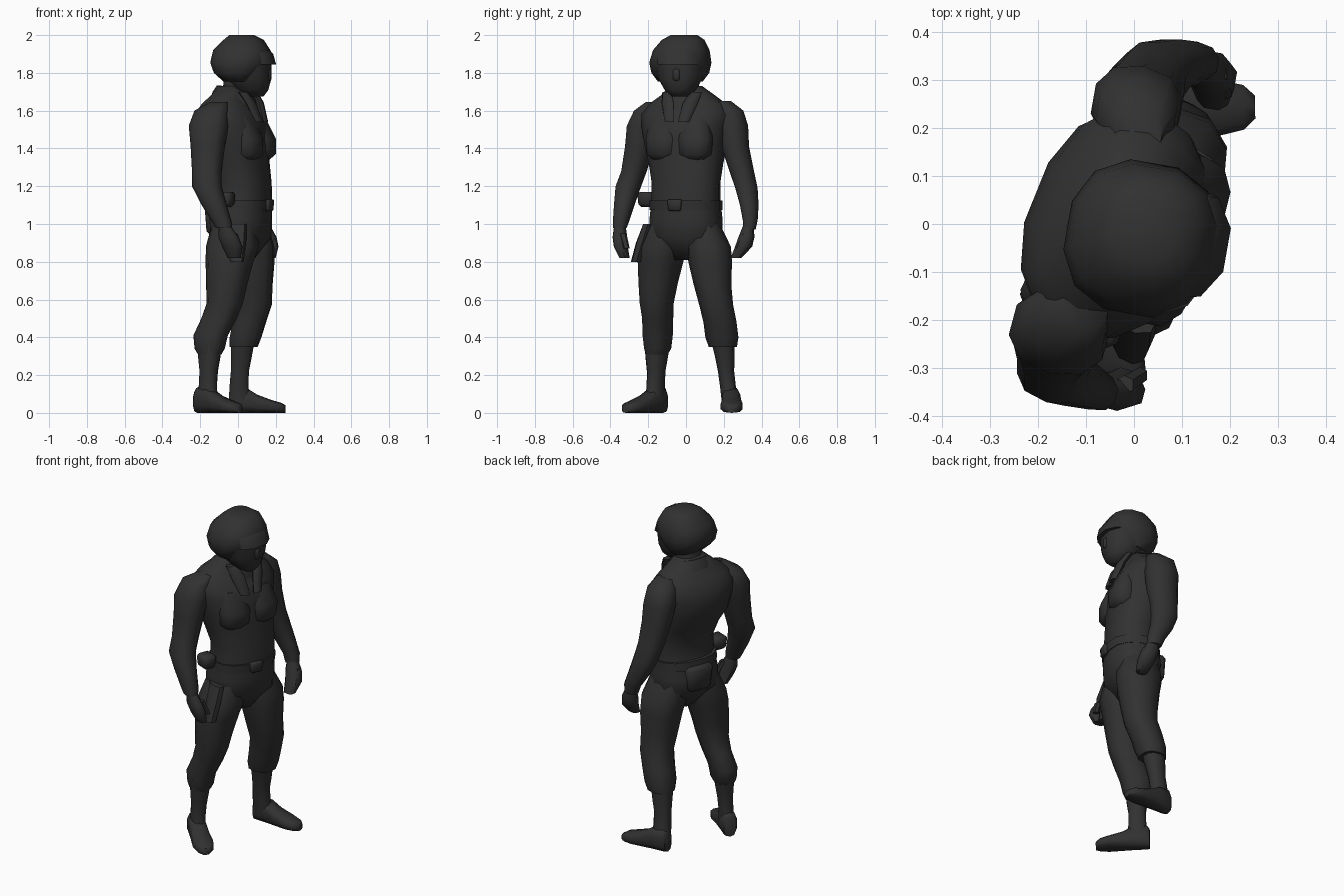
import bpy, bmesh, math
from mathutils import Vector

mat = bpy.data.materials.new("charcoal")
mat.diffuse_color = (0.031, 0.031, 0.031, 1)
mat.roughness = 0.9


def finish(name, bm):
    bmesh.ops.recalc_face_normals(bm, faces=bm.faces)
    me = bpy.data.meshes.new(name)
    bm.to_mesh(me)
    bm.free()
    me.materials.append(mat)
    for p in me.polygons:
        p.use_smooth = True
    me.set_sharp_from_angle(angle=math.radians(55))
    ob = bpy.data.objects.new(name, me)
    bpy.context.collection.objects.link(ob)
    return ob


def loft(name, sections, n=10, power=0.85):
    """Skin through rounded sections given as (centre, u axis, v axis)."""
    bm = bmesh.new()
    rings = []
    for c, u, v in sections:
        ring = []
        for i in range(n):
            t = 2 * math.pi * (i + 0.5) / n
            cs, sn = math.cos(t), math.sin(t)
            p = c + u * math.copysign(abs(cs) ** power, cs) + v * math.copysign(abs(sn) ** power, sn)
            p.z = max(p.z, 0.0)
            ring.append(bm.verts.new(p))
        rings.append(ring)
    for a, b in zip(rings, rings[1:]):
        for i in range(n):
            j = (i + 1) % n
            bm.faces.new((a[i], a[j], b[j], b[i]))
    bm.faces.new(rings[0])
    bm.faces.new(rings[-1])
    return finish(name, bm)


def facing(deg):
    a = math.radians(deg)
    return Vector((math.cos(a), math.sin(a), 0)), Vector((-math.sin(a), math.cos(a), 0))


def column(name, rows, yaw=0, n=10, tilt=0.0):
    """Level rings: x, y, z, half depth, half width; tilt raises the front."""
    f, s = facing(yaw)
    secs = [(Vector(r[:3]), (f + Vector((0, 0, tilt))) * r[3], s * r[4]) for r in rows]
    return loft(name, secs, n)


def block(name, centre, size, yaw, taper=0.85):
    """Tapered pouch, narrower at the bottom."""
    f, s = facing(yaw)
    bm = bmesh.new()
    bmesh.ops.create_cube(bm, size=1)
    for v in bm.verts:
        k = taper if v.co.z < 0 else 1
        v.co = Vector(centre) + f * v.co.x * size[0] * k + s * v.co.y * size[1] * k \
            + Vector((0, 0, v.co.z * size[2]))
    bmesh.ops.bevel(bm, geom=bm.edges[:], offset=min(size) * 0.2, segments=1, affect='EDGES')
    return finish(name, bm)


# Torso: hips, waist, chest and sloping shoulders
column("torso", [
    (0.02, 0.00, 0.81, 0.06, 0.06), (0.015, 0.00, 0.93, 0.15, 0.195),
    (0.015, 0.0, 1.02, 0.155, 0.195), (0.03, 0.00, 1.12, 0.14, 0.185),
    (0.03, 0.00, 1.22, 0.135, 0.185), (0.005, 0.00, 1.32, 0.15, 0.20),
    (-0.03, 0.0, 1.42, 0.18, 0.22), (-0.04, 0.0, 1.52, 0.18, 0.24),
    (-0.045, 0.005, 1.58, 0.16, 0.25), (-0.045, 0.01, 1.635, 0.125, 0.215),
    (-0.035, 0.01, 1.68, 0.095, 0.15), (-0.025, 0.0, 1.73, 0.075, 0.085)], yaw=-22, n=14)

# Chest muscles, either side of the middle line
f, s = facing(-22)
for side, label in ((1, "left"), (-1, "right")):
    base = f * 0.095 + s * side * 0.092
    column(label + "_chest", [(base.x, base.y, 1.33, 0.03, 0.05), (base.x, base.y, 1.37, 0.075, 0.088),
                              (base.x, base.y, 1.45, 0.075, 0.095),
                              (base.x - 0.03, base.y, 1.56, 0.05, 0.08)], yaw=-22 + side * 8)

# Belt with buckle and pouches
column("belt", [(0.02, 0, 1.075, 0.155, 0.193), (0.025, 0, 1.125, 0.155, 0.193)], yaw=-22, n=14)
block("belt_buckle", (0.165, -0.06, 1.10), (0.03, 0.08, 0.06), -22)
block("back_pouch", (-0.11, 0.045, 1.02), (0.09, 0.17, 0.15), -22)
block("side_pouch", (-0.07, -0.205, 1.13), (0.10, 0.09, 0.08), -22)
column("holster", [(-0.01, -0.19, 1.0, 0.06, 0.03), (-0.01, -0.225, 0.9, 0.055, 0.035),
                   (-0.005, -0.26, 0.80, 0.035, 0.03)], yaw=-25, n=8)

# Neck, collar and front lapels lying on the chest
column("neck", [(-0.03, 0, 1.60, 0.09, 0.10), (0.0, -0.01, 1.70, 0.08, 0.08),
                (0.02, -0.02, 1.80, 0.09, 0.09)], yaw=-15)
column("collar", [(-0.025, 0, 1.62, 0.125, 0.14), (-0.02, 0, 1.68, 0.11, 0.115),
                  (-0.02, 0, 1.715, 0.09, 0.09)], yaw=-20, tilt=-0.2)
for side, label in ((1, "left"), (-1, "right")):
    rows = []
    for d, w, z, r in ((0.06, 0.085, 1.70, 0.03), (0.10, 0.065, 1.64, 0.04), (0.135, 0.04, 1.54, 0.03)):
        p = f * d + s * side * w
        rows.append((p.x, p.y, z, 0.02, r))
    column(label + "_lapel", rows, yaw=-22 + side * 15, n=6)

# Head: jaw and face under a rounded helmet with a short brim
column("face", [(0.09, -0.035, 1.675, 0.045, 0.04), (0.07, -0.03, 1.71, 0.09, 0.085),
                (0.055, -0.03, 1.77, 0.12, 0.12), (0.045, -0.03, 1.86, 0.13, 0.14)], yaw=-12)
column("helmet", [
    (0.01, -0.03, 1.755, 0.085, 0.12), (0.0, -0.03, 1.80, 0.125, 0.153),
    (0.015, -0.03, 1.855, 0.16, 0.163), (0.02, -0.025, 1.92, 0.15, 0.148),
    (0.03, -0.015, 1.975, 0.105, 0.112), (0.02, -0.01, 2.0, 0.065, 0.07)], yaw=-10, n=12)
column("helmet_brim", [(0.085, -0.035, 1.845, 0.115, 0.125), (0.07, -0.035, 1.90, 0.115, 0.125),
                       (0.06, -0.03, 1.95, 0.08, 0.10)], yaw=-10)
block("nose", (0.16, -0.05, 1.79), (0.03, 0.035, 0.06), -12, 1.0)

# Arms with jacket sleeves
column("right_arm", [
    (-0.10, -0.165, 1.645, 0.05, 0.05), (-0.14, -0.20, 1.60, 0.09, 0.075),
    (-0.155, -0.225, 1.52, 0.105, 0.088), (-0.16, -0.245, 1.41, 0.09, 0.078),
    (-0.165, -0.275, 1.28, 0.078, 0.068), (-0.165, -0.305, 1.20, 0.078, 0.068),
    (-0.13, -0.325, 1.11, 0.068, 0.055), (-0.085, -0.345, 1.01, 0.052, 0.042),
    (-0.075, -0.35, 0.98, 0.042, 0.036)], yaw=-15)
column("left_arm", [
    (0.01, 0.19, 1.65, 0.05, 0.05), (0.005, 0.23, 1.60, 0.085, 0.075),
    (0.005, 0.245, 1.52, 0.095, 0.085), (0.015, 0.26, 1.41, 0.09, 0.075),
    (0.03, 0.295, 1.28, 0.078, 0.066), (0.05, 0.32, 1.19, 0.075, 0.06),
    (0.085, 0.335, 1.10, 0.065, 0.05), (0.125, 0.34, 1.02, 0.052, 0.04),
    (0.135, 0.335, 0.97, 0.042, 0.034)], yaw=-10)

# Hands: palm tapering to curled fingers, plus thumb
column("right_hand", [(-0.07, -0.35, 0.99, 0.032, 0.03), (-0.05, -0.35, 0.93, 0.055, 0.036),
                      (-0.03, -0.345, 0.88, 0.055, 0.034), (-0.02, -0.325, 0.82, 0.035, 0.025)],
       yaw=-15, n=8)
column("right_thumb", [(-0.02, -0.335, 0.95, 0.02, 0.02), (0.012, -0.315, 0.87, 0.017, 0.017)], n=6)
column("left_hand", [(0.14, 0.33, 0.99, 0.032, 0.028), (0.155, 0.32, 0.93, 0.05, 0.042),
                     (0.165, 0.305, 0.88, 0.05, 0.045), (0.165, 0.265, 0.82, 0.035, 0.028)],
       yaw=-10, n=8)
column("left_thumb", [(0.175, 0.315, 0.95, 0.02, 0.02), (0.19, 0.275, 0.87, 0.016, 0.016)], n=6)

# Trouser legs
column("right_leg", [
    (-0.02, -0.09, 1.00, 0.12, 0.09), (-0.03, -0.12, 0.88, 0.14, 0.118),
    (-0.045, -0.135, 0.80, 0.125, 0.115), (-0.06, -0.148, 0.68, 0.108, 0.098),
    (-0.07, -0.155, 0.58, 0.095, 0.085), (-0.10, -0.15, 0.50, 0.095, 0.075),
    (-0.145, -0.15, 0.41, 0.092, 0.073), (-0.15, -0.15, 0.34, 0.08, 0.066),
    (-0.15, -0.155, 0.31, 0.062, 0.055)], yaw=-25)
column("left_leg", [
    (0.04, 0.09, 1.00, 0.12, 0.09), (0.065, 0.12, 0.88, 0.13, 0.118),
    (0.075, 0.128, 0.80, 0.12, 0.116), (0.08, 0.14, 0.68, 0.105, 0.10),
    (0.085, 0.16, 0.57, 0.095, 0.09), (0.06, 0.18, 0.48, 0.09, 0.088),
    (0.04, 0.19, 0.40, 0.085, 0.088), (0.03, 0.195, 0.35, 0.075, 0.075)], yaw=-5)

# Boots: shaft and foot
column("right_boot_shaft", [
    (-0.15, -0.152, 0.38, 0.07, 0.062), (-0.152, -0.155, 0.30, 0.062, 0.054),
    (-0.155, -0.158, 0.22, 0.05, 0.045),
    (-0.16, -0.16, 0.14, 0.052, 0.042), (-0.16, -0.165, 0.05, 0.065, 0.045)], yaw=-42)
column("left_boot_shaft", [
    (0.025, 0.195, 0.38, 0.065, 0.062), (0.018, 0.205, 0.30, 0.058, 0.052),
    (0.01, 0.212, 0.22, 0.05, 0.043),
    (0.005, 0.222, 0.14, 0.052, 0.042), (0.01, 0.235, 0.05, 0.062, 0.045)], yaw=0)


def foot(name, heel, yaw, length):
    f, s = facing(yaw)
    rows = ((0.0, 0.06, 0.035), (0.06, 0.07, 0.045), (0.3, 0.066, 0.05), (0.5, 0.048, 0.053),
            (0.75, 0.034, 0.06), (0.92, 0.027, 0.048), (1.0, 0.02, 0.025))
    loft(name, [(Vector(heel) + f * t * length + Vector((0, 0, h)), s * w,
                 Vector((0, 0, h))) for t, h, w in rows], 10, 0.7)


foot("right_foot", (-0.215, -0.12, 0), -42, 0.30)
foot("left_foot", (-0.045, 0.238, 0), 1, 0.297)
